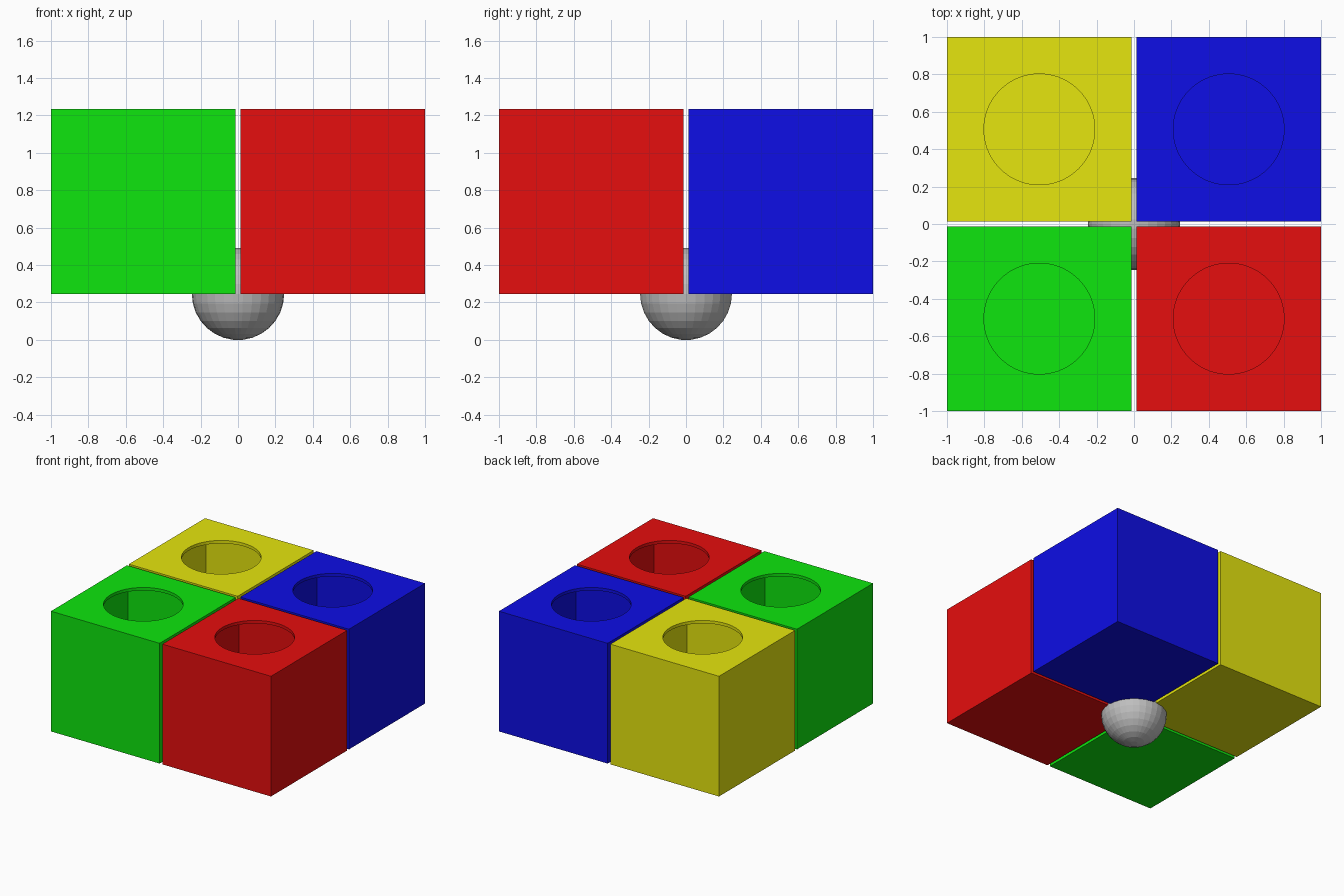
import bpy, bmesh, math
from mathutils import Vector

if "Cube" in bpy.data.objects:
    bpy.data.objects.remove(bpy.data.objects["Cube"])

U = 2 / 81                      # design unit: box 40, gap 1, wall 1, ball radius 10
BOX, WALL, HOLE_R, BALL_R = 40 * U, U, 12 * U, 10 * U
OFF = 20.5 * U                  # box centre distance from each axis
BALL_Z = BALL_R * math.cos(math.radians(6))   # ball has a small flat at its pole
SIDES = 72                      # sides of the round opening (multiple of 4)


def material(name, rgb):
    m = bpy.data.materials.new(name)
    m.diffuse_color = (*rgb, 1)
    m.use_nodes = True
    m.node_tree.nodes["Principled BSDF"].inputs["Base Color"].default_value = m.diffuse_color
    return m


def add_object(name, bm, mat):
    me = bpy.data.meshes.new(name)
    bm.to_mesh(me)
    bm.free()
    me.materials.append(mat)
    ob = bpy.data.objects.new(name, me)
    bpy.context.collection.objects.link(ob)
    return ob


def square_and_circle(bm, half, z):
    """Matching loops: a square outline and the round opening at one height."""
    sq, ci = [], []
    for i in range(SIDES):
        a = 2 * math.pi * (i + 0.0) / SIDES
        c, s = math.cos(a), math.sin(a)
        k = half / max(abs(c), abs(s))
        sq.append(bm.verts.new((k * c, k * s, z)))
        ci.append(bm.verts.new((HOLE_R * c, HOLE_R * s, z)))
    return sq, ci


def bridge(bm, a, b):
    for i in range(len(a)):
        j = (i + 1) % len(a)
        bm.faces.new((a[i], a[j], b[j], b[i]))


def hollow_box(name, x, y, mat):
    bm = bmesh.new()
    h = BOX / 2
    # closed outer shell and inner cavity, joined at the rim of the opening
    outer_sq, outer_rim = square_and_circle(bm, h, BOX)
    inner_sq, inner_rim = square_and_circle(bm, h - WALL, BOX - WALL)
    bridge(bm, outer_sq, outer_rim)
    bridge(bm, outer_rim, inner_rim)
    bridge(bm, inner_rim, inner_sq)
    for loop, z in ((outer_sq, 0), (inner_sq, WALL)):
        low = [bm.verts.new((v.co.x, v.co.y, z)) for v in loop]
        bridge(bm, low, loop)
        bm.faces.new(low)
    bmesh.ops.recalc_face_normals(bm, faces=bm.faces[:])
    bmesh.ops.translate(bm, verts=bm.verts[:], vec=Vector((x, y, BALL_Z)))
    return add_object(name, bm, mat)


def ball(name, mat, segs=30, rings=15):
    bm = bmesh.new()
    loops = []
    for r in range(rings):
        p = math.pi * (r + 0.5) / rings
        loops.append([bm.verts.new((BALL_R * math.sin(p) * math.cos(2 * math.pi * i / segs),
                                    BALL_R * math.sin(p) * math.sin(2 * math.pi * i / segs),
                                    BALL_Z + BALL_R * math.cos(p))) for i in range(segs)])
    for a, b in zip(loops, loops[1:]):
        bridge(bm, a, b)
    bm.faces.new(loops[0])
    bm.faces.new(loops[-1])
    bmesh.ops.recalc_face_normals(bm, faces=bm.faces[:])
    return add_object(name, bm, mat)


HI, LO = 0.787, 0.0044
# four open-topped boxes
for colour, sx, sy, rgb in (("red", 1, -1, (HI, LO, LO)),
                            ("green", -1, -1, (LO, HI, LO)),
                            ("blue", 1, 1, (LO, LO, HI)),
                            ("yellow", -1, 1, (HI, HI, LO))):
    hollow_box(colour + "_box", sx * OFF, sy * OFF, material(colour, rgb))

# central ball underneath
ball("central_ball", material("grey", (0.52, 0.52, 0.52)))
